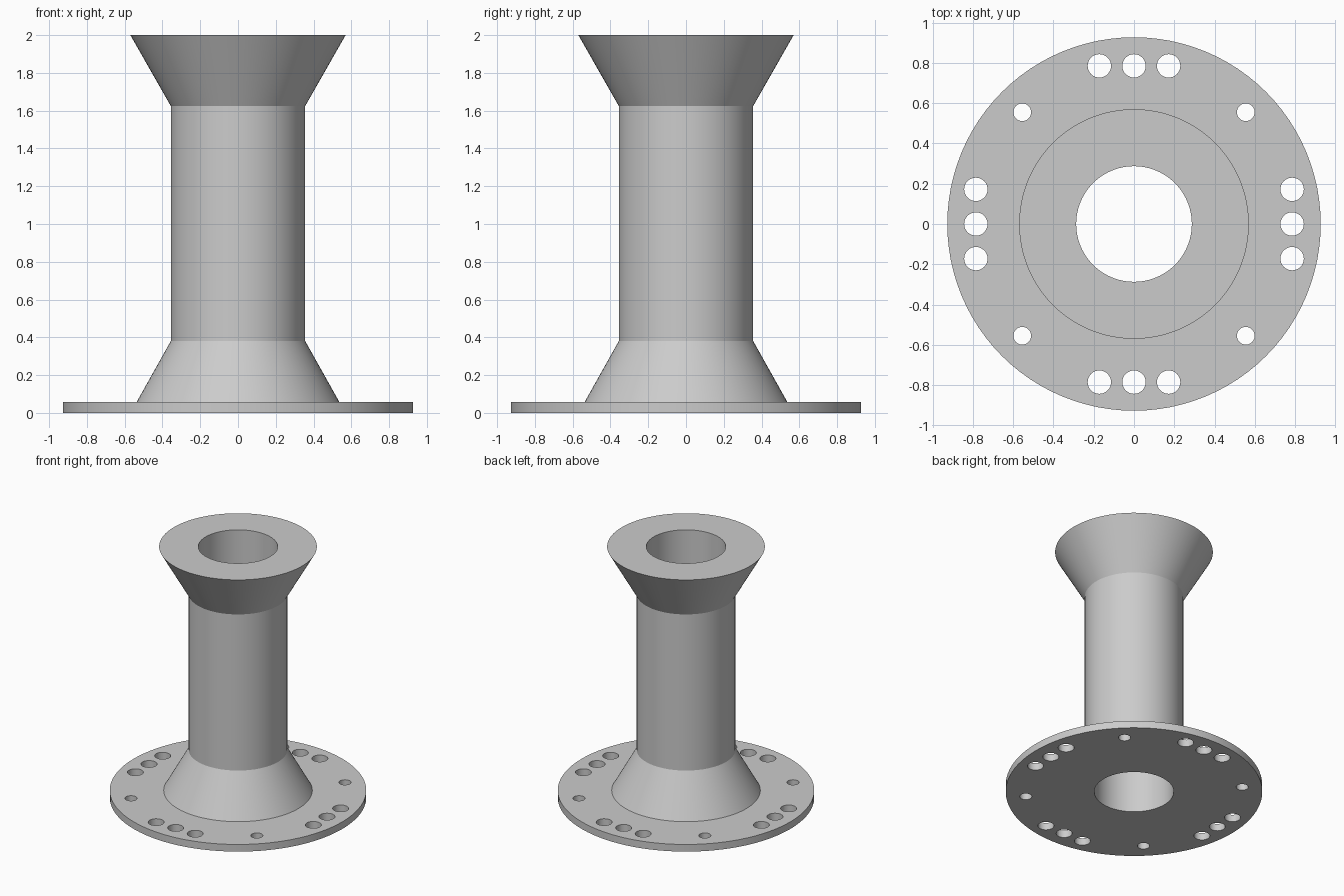
import bpy
import bmesh
from math import radians, cos, sin, tau
from mathutils import Matrix

SEGMENTS = 96
BORE, FLANGE_R, FLANGE_H = 0.287, 0.927, 0.057

cube = bpy.data.objects.get("Cube")
if cube:
    bpy.data.objects.remove(cube, do_unlink=True)

# Single grey metal
metal = bpy.data.materials.new("grey metal")
metal.use_nodes = True
metal.diffuse_color = (0.6, 0.6, 0.6, 1)
metal.node_tree.nodes["Principled BSDF"].inputs["Base Color"].default_value = (0.6, 0.6, 0.6, 1)


def add_object(name, bm):
    bmesh.ops.recalc_face_normals(bm, faces=bm.faces)
    mesh = bpy.data.meshes.new(name)
    bm.to_mesh(mesh)
    bm.free()
    mesh.materials.append(metal)
    obj = bpy.data.objects.new(name, mesh)
    bpy.context.collection.objects.link(obj)
    return obj


def revolve(name, profile):
    """Turn a closed (radius, height) profile around the z axis."""
    bm = bmesh.new()
    rings = [[bm.verts.new((r * cos(tau * i / SEGMENTS), r * sin(tau * i / SEGMENTS), z))
              for i in range(SEGMENTS)] for r, z in profile]
    for a, b in zip(rings, rings[1:] + rings[:1]):
        for i in range(SEGMENTS):
            j = (i + 1) % SEGMENTS
            bm.faces.new((a[i], a[j], b[j], b[i]))
    return add_object(name, bm)


# Flange, flared barrel and straight bore as one turned part
spool = revolve("flanged_spool", [
    (BORE, 0), (FLANGE_R, 0), (FLANGE_R, FLANGE_H), (0.537, FLANGE_H),
    (0.356, 0.38), (0.356, 1.625), (0.57, 2), (BORE, 2)])

# Bolt holes: three large ones per side, one small one per diagonal
drills = bmesh.new()
holes = [(0.785, -0.172, 0.058), (0.785, 0, 0.058), (0.785, 0.172, 0.058), (0.555, 0.555, 0.044)]
for quarter in range(4):
    turn = Matrix.Rotation(radians(90 * quarter), 4, "Z")
    for x, y, r in holes:
        bmesh.ops.create_cone(drills, cap_ends=True, segments=32, radius1=r, radius2=r, depth=0.2,
                              matrix=turn @ Matrix.Translation((x, y, FLANGE_H / 2)))
cutter = add_object("bolt_hole_cutter", drills)
cutter.hide_render = True

# Cut the holes and bake the result
cut = spool.modifiers.new("Bolt holes", "BOOLEAN")
cut.operation = "DIFFERENCE"
cut.solver = "EXACT"
cut.object = cutter
bpy.context.view_layer.objects.active = spool
spool.select_set(True)
bpy.ops.object.modifier_apply(modifier=cut.name)
bpy.data.objects.remove(cutter, do_unlink=True)

bpy.ops.object.shade_smooth_by_angle(angle=radians(25))
